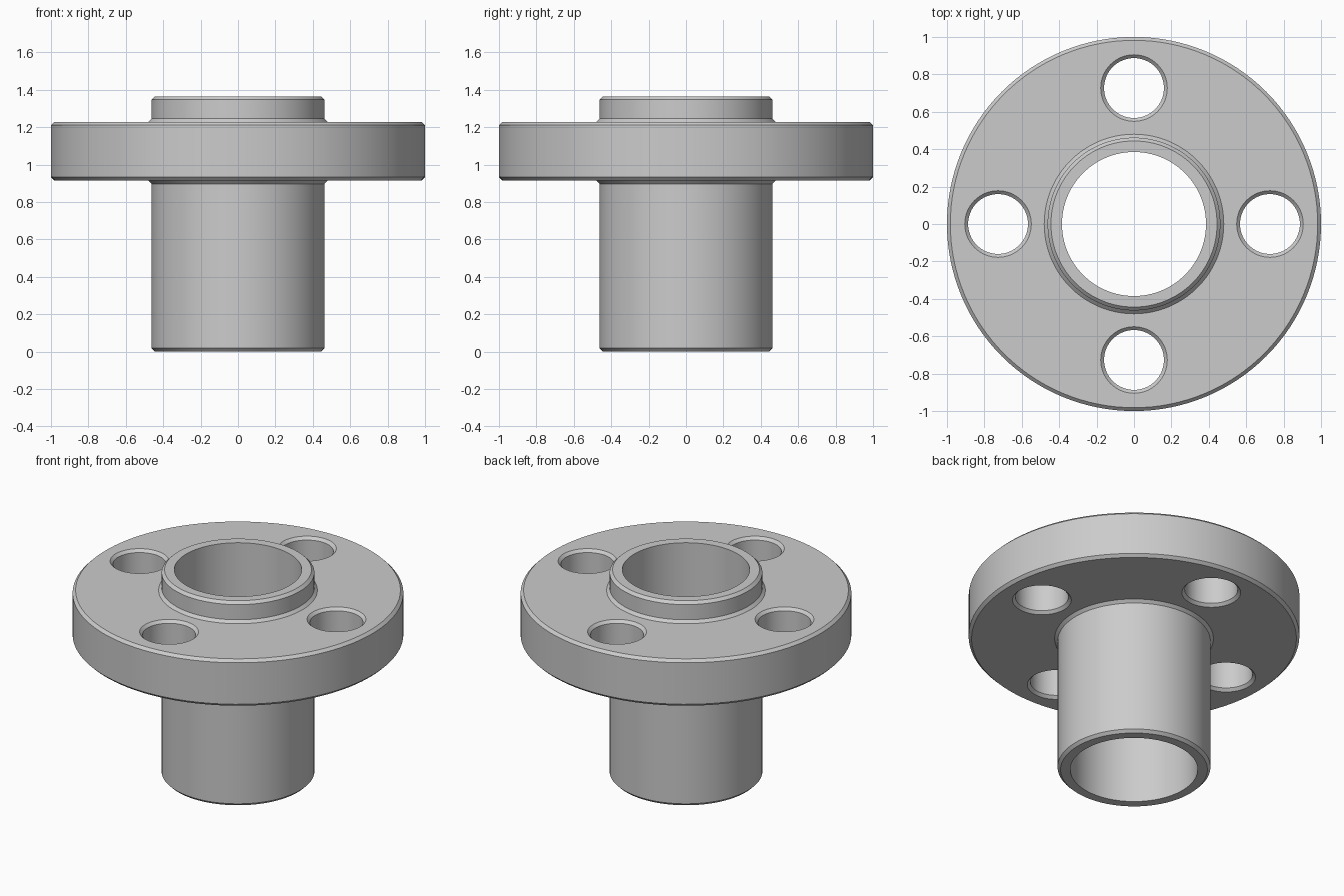
import bpy, bmesh, math
from mathutils import Matrix, Vector

cube = bpy.data.objects.get("Cube")
if cube:
    bpy.data.objects.remove(cube, do_unlink=True)

steel = bpy.data.materials.new("grey_metal")
steel.use_nodes = True
GREY = (0.6, 0.6, 0.6, 1)
steel.diffuse_color = GREY
steel.node_tree.nodes["Principled BSDF"].inputs["Base Color"].default_value = GREY


def lathe(name, profile, steps, closed):
    """Turn an (r, z) profile about the z axis into a solid."""
    bm = bmesh.new()
    verts = [bm.verts.new((r, 0, z)) for r, z in profile]
    edges = [bm.edges.new(pair) for pair in zip(verts, verts[1:])]
    if closed:
        edges.append(bm.edges.new((verts[-1], verts[0])))
    bmesh.ops.spin(bm, geom=verts + edges, cent=(0, 0, 0), axis=(0, 0, 1),
                   angle=math.tau, steps=steps, use_merge=True)
    bmesh.ops.remove_doubles(bm, verts=bm.verts, dist=1e-5)
    bmesh.ops.recalc_face_normals(bm, faces=bm.faces)
    mesh = bpy.data.meshes.new(name)
    bm.to_mesh(mesh)
    bm.free()
    mesh.materials.append(steel)
    obj = bpy.data.objects.new(name, mesh)
    bpy.context.collection.objects.link(obj)
    return obj


BORE, TUBE, RIM, TOP = 0.385, 0.462, 1.0, 1.365
LOW, HIGH, C = 0.915, 1.228, 0.018   # flange faces and chamfer size

# Sleeve and flange in one turned section
flange = lathe("flanged_sleeve", [
    (BORE, 0), (TUBE - C, 0), (TUBE, C),
    (TUBE, LOW - C), (TUBE + C, LOW),
    (RIM - C, LOW), (RIM, LOW + C), (RIM, HIGH - C), (RIM - C, HIGH),
    (TUBE + C, HIGH), (TUBE, HIGH + C),
    (TUBE, TOP - C), (TUBE - C, TOP), (BORE, TOP)], 128, True)

# Four bolt holes, chamfered at both ends
HOLE, PITCH = 0.16, 0.727
cutters = []
for i in range(4):
    cutter = lathe("bolt_hole_cutter", [
        (0, LOW - C), (HOLE + 2 * C, LOW - C), (HOLE, LOW + C),
        (HOLE, HIGH - C), (HOLE + 2 * C, HIGH + C), (0, HIGH + C)], 64, False)
    centre = Matrix.Rotation(i * math.pi / 2, 4, "Z") @ Vector((PITCH, 0, 0))
    cutter.data.transform(Matrix.Translation(centre))
    cutter.hide_render = True
    cut = flange.modifiers.new("bolt_hole", "BOOLEAN")
    cut.operation = "DIFFERENCE"
    cut.solver = "EXACT"
    cut.object = cutter
    cutters.append(cutter)

# Bake the holes, then drop the cutters
bpy.context.view_layer.update()
graph = bpy.context.evaluated_depsgraph_get()
baked = bpy.data.meshes.new_from_object(flange.evaluated_get(graph))
flange.modifiers.clear()
flange.data = baked
for cutter in cutters:
    bpy.data.objects.remove(cutter, do_unlink=True)

bpy.ops.object.select_all(action="DESELECT")
flange.select_set(True)
bpy.context.view_layer.objects.active = flange
bpy.ops.object.shade_smooth_by_angle(angle=math.radians(30))
